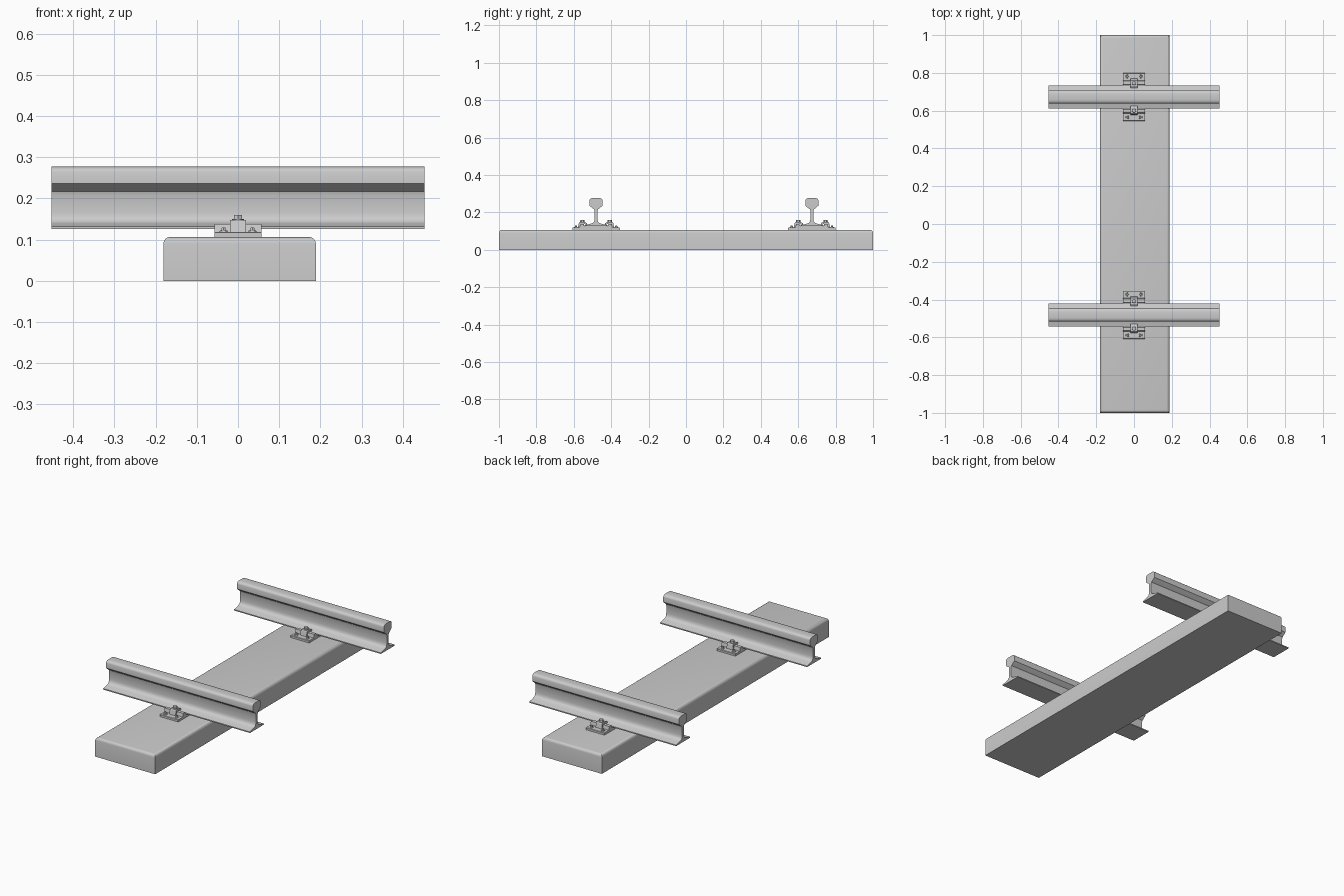
import bpy, bmesh, math

if "Cube" in bpy.data.objects:
    bpy.data.objects.remove(bpy.data.objects["Cube"])

RAIL_Y = (-0.481, 0.673)


def finish(name, bm, smooth=None):
    bmesh.ops.recalc_face_normals(bm, faces=bm.faces)
    mesh = bpy.data.meshes.new(name)
    bm.to_mesh(mesh)
    bm.free()
    ob = bpy.data.objects.new(name, mesh)
    bpy.context.collection.objects.link(ob)
    if smooth:
        bpy.ops.object.select_all(action='DESELECT')
        ob.select_set(True)
        bpy.context.view_layer.objects.active = ob
        bpy.ops.object.shade_smooth_by_angle(angle=math.radians(smooth))
    return ob


def extrude_x(name, profile, half, y0=0, flip=1, bevel=0, smooth=None):
    """Extrude a (y, z) outline along x from -half to half."""
    bm = bmesh.new()
    face = bm.faces.new([bm.verts.new((-half, y0 + flip * y, z)) for y, z in profile])
    res = bmesh.ops.extrude_face_region(bm, geom=[face])
    moved = [v for v in res['geom'] if isinstance(v, bmesh.types.BMVert)]
    bmesh.ops.translate(bm, verts=moved, vec=(2 * half, 0, 0))
    if bevel:
        bmesh.ops.recalc_face_normals(bm, faces=bm.faces)
        bmesh.ops.bevel(bm, geom=bm.edges[:], offset=bevel, segments=1, affect='EDGES')
    return finish(name, bm, smooth)


def mirrored(half):
    return half + [(-y, z) for y, z in reversed(half)]


def cylinder(name, x, y, z0, z1, r, r_top, sides):
    bm = bmesh.new()
    bmesh.ops.create_cone(bm, cap_ends=True, segments=sides, radius1=r,
                          radius2=r_top, depth=z1 - z0)
    bmesh.ops.translate(bm, verts=bm.verts, vec=(x, y, (z0 + z1) / 2))
    return finish(name, bm, 35)


# sleeper: slab with rounded top edges
bm = bmesh.new()
bmesh.ops.create_cube(bm, size=1)
for v in bm.verts:
    v.co = (0.004 + v.co.x * 0.37, v.co.y * 2, (v.co.z + 0.5) * 0.1065)
top = [e for e in bm.edges if all(v.co.z > 0.1 for v in e.verts)]
bmesh.ops.bevel(bm, geom=top, offset=0.016, segments=4, profile=0.5, affect='EDGES')
finish("sleeper", bm, 40)

# cross-sections as (y, z), the first two only for one half
rail_half = [(0.061, 0.126), (0.061, 0.132), (0.03, 0.139), (0.016, 0.144),
             (0.010, 0.152), (0.008, 0.165), (0.008, 0.208), (0.011, 0.217),
             (0.018, 0.222), (0.035, 0.236), (0.035, 0.264), (0.033, 0.270),
             (0.027, 0.275), (0.015, 0.277)]
plate_half = [(0.127, 0.106), (0.127, 0.117), (0.125, 0.119), (0.088, 0.119),
              (0.084, 0.138), (0.066, 0.138), (0.063, 0.126)]
clip = [(0.048, 0.134), (0.055, 0.134), (0.062, 0.138), (0.084, 0.138), (0.089, 0.119),
        (0.097, 0.119), (0.092, 0.144), (0.088, 0.148), (0.058, 0.148), (0.048, 0.142)]

for side, y0 in zip(("near", "far"), RAIL_Y):
    extrude_x(f"{side}_rail", mirrored(rail_half), 0.453, y0, smooth=35)
    extrude_x(f"{side}_base_plate", mirrored(plate_half), 0.057, y0)
    for label, s in (("front", -1), ("back", 1)):
        tag = f"{side}_{label}"
        # spring clip held down by a bolt with washer and hex nut
        extrude_x(f"{tag}_clip", clip, 0.019, y0, s)
        by = y0 + s * 0.073
        cylinder(f"{tag}_washer", 0, by, 0.147, 0.150, 0.014, 0.014, 16)
        cylinder(f"{tag}_nut", 0, by, 0.149, 0.160, 0.012, 0.011, 6)
        # screw spikes at the plate corners
        for x in (-0.035, 0.035):
            sy = y0 + s * 0.108
            cylinder(f"{tag}_spike_flange", x, sy, 0.118, 0.122, 0.010, 0.009, 12)
            cylinder(f"{tag}_spike_head", x, sy, 0.121, 0.130, 0.006, 0.005, 6)
